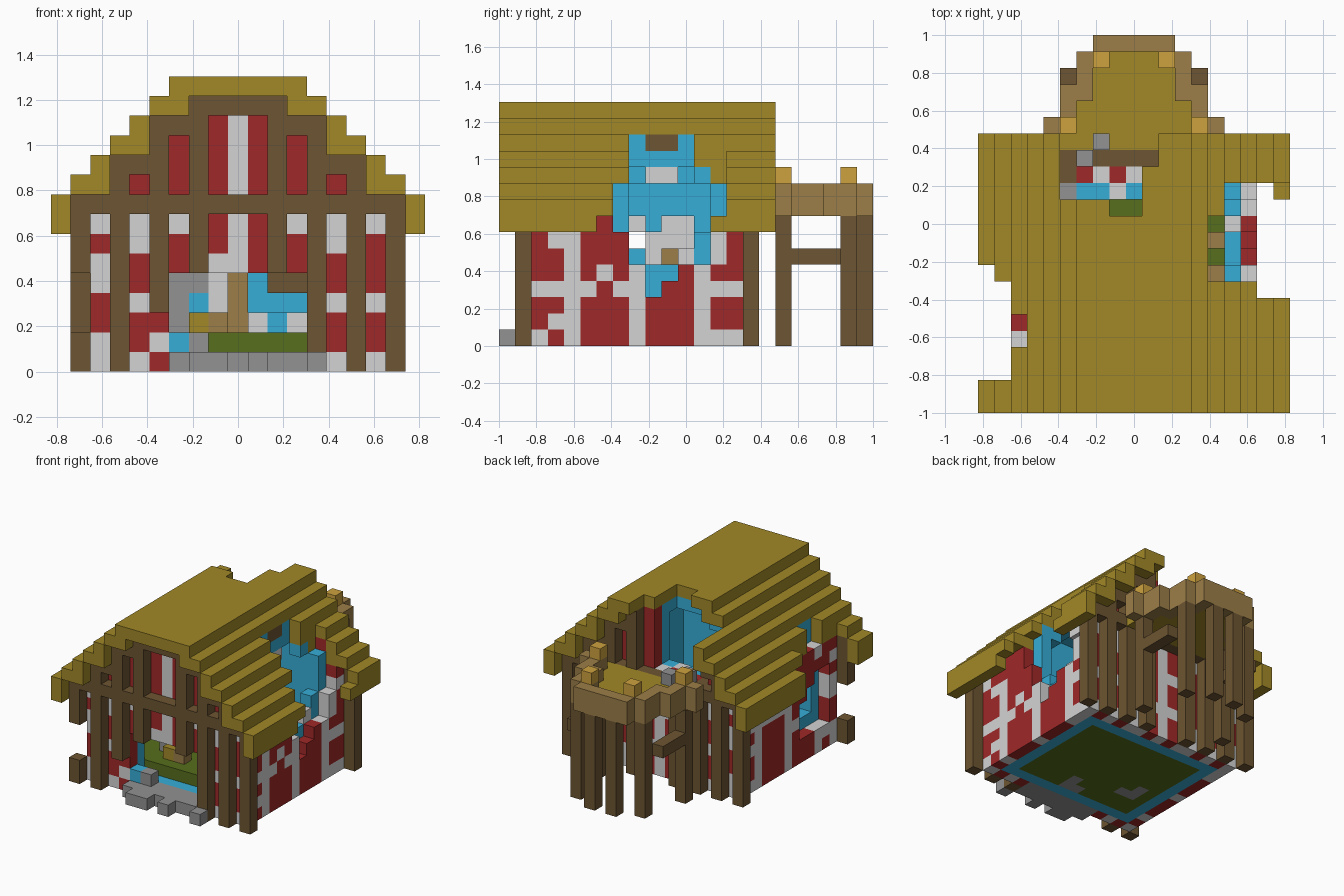
import bpy, bmesh

if "Cube" in bpy.data.objects:
    bpy.data.objects.remove(bpy.data.objects["Cube"])

U = 2 / 23  # block size


def linear(v):
    v /= 255
    return v / 12.92 if v < 0.04 * 255 / 255 else ((v + 0.055) / 1.055) ** 2.4


def material(name, *rgb):
    m = bpy.data.materials.new(name)
    m.use_nodes = True
    col = [linear(v) for v in rgb] + [1]
    m.diffuse_color = col
    m.node_tree.nodes["Principled BSDF"].inputs["Base Color"].default_value = col
    return m


PALETTE = {
    "olive": material("thatch_olive", 162, 137, 40),
    "brown": material("dark_timber", 109, 85, 50),
    "red": material("red_plaster", 160, 40, 40),
    "white": material("pale_plaster", 212, 212, 212),
    "gray": material("gray_stone", 146, 146, 146),
    "blue": material("blue_lining", 55, 174, 215),
    "green": material("green_floor", 87, 110, 28),
    "tan": material("tan_wood", 156, 126, 72),
    "gold": material("gold_wood", 206, 162, 62),
}


def build(name, cells):
    """Make one object from blocks {(i, j, k): colour}, keeping the outer faces only."""
    bm = bmesh.new()
    names = sorted(set(cells.values()))
    verts = {}

    def vert(p):
        if p not in verts:
            verts[p] = bm.verts.new(((p[0] - 0.5) * U, p[1] * U - 1, p[2] * U))
        return verts[p]

    for cell, colour in cells.items():
        for a in range(3):
            b, c = (a + 1) % 3, (a + 2) % 3
            for side in (0, 1):
                near = list(cell)
                near[a] += 2 * side - 1
                if tuple(near) in cells:
                    continue
                ring = []
                for db, dc in ((0, 0), (1, 0), (1, 1), (0, 1)):
                    p = list(cell)
                    p[a] += side
                    p[b] += db
                    p[c] += dc
                    ring.append(vert(tuple(p)))
                f = bm.faces.new(ring if side else ring[::-1])
                f.material_index = names.index(colour)
    me = bpy.data.meshes.new(name)
    bm.to_mesh(me)
    bm.free()
    for n in names:
        me.materials.append(PALETTE[n])
    ob = bpy.data.objects.new(name, me)
    bpy.context.collection.objects.link(ob)


def box(xs, ys, zs, colour):
    return {(i, j, k): colour for i in xs for j in ys for k in zs}


def top(i):
    """Highest block of the gable under the stepped roof."""
    i = abs(i)
    return 13 if i <= 2 else 12 if i <= 4 else 10 if i <= 6 else 8


# Stepped roof, with broken holes on both slopes and at the back
def roof_hole(i, j, k):
    if (i, j, k) == (9, 13, 7):
        return False
    right = (i >= 5 and 8 <= j <= 11) or (i >= 6 and 12 <= j <= 13) or (i >= 8 and j == 7)
    left = (i <= -8 and 2 <= j <= 7) or (i == -9 and j == 8) or (i == -7 and j in (4, 5))
    back = -4 <= i <= (1 if j >= 15 else 0) and j >= 13
    edge = (i, j, k) in ((9, 6, 7), (7, 7, 9))
    return right or left or back or edge or (i in (-1, 0) and j == 12)


steps = {14: (0, 1, 2, 3), 13: (3, 4), 12: (5,), 11: (5, 6), 10: (7,), 9: (7, 8), 8: (9,), 7: (9,)}
build("stepped_roof", {(s * i, j, k): "olive" for k, row in steps.items() for i in row
                       for s in (-1, 1) for j in range(17) if not roof_hole(s * i, j, k)})


# Timber frames with beams and gable trim
def frame(j, keep):
    return {(i, j, k): "brown" for i in range(-8, 9) for k in range(top(i) + 1)
            if (k in (8, top(i)) or (i % 2 == 0 and i)) and keep(i, k)}


def front_keep(i, k):
    if i == -8 and 2 <= k <= 4 or i == -4 and k < 3:
        return False
    return abs(i) > 3 or k > 4


def back_keep(i, k):
    return not (-4 <= i <= 1 and k > 8)


build("front_frame", frame(1, front_keep))
build("back_frame", frame(15, back_keep))

# Plaster colours: columns from the ground up for the ends, rows from the top for the sides
columns = {-7: "WWRRWWRW", 7: "WRRWRRRW", 5: "WRRWRRWW", 4: "RWRRRRRR", 3: "WWRRRRRW",
           2: "WWRRRRRR", -1: "RRWRRWRR", 1: "RRWRRRRR", 0: "WWWWWWWW"}
rows = ["RWWRRRWWWWRWR", "RRWRRRWRRRWWR", "RRWRWRWRRRWRR", "WWWWRWWRRRWWW",
        "RRWRRRWRRRWRR", "RWWRRRWRRRWRW", "WRWRRRWRRRWWR"][::-1]


def end_colour(i, k):
    if k > 7:
        return "white" if i == 0 else "red"
    letters = columns.get(i, columns.get(abs(i), "RRRRRRRR"))
    return "white" if letters[k] == "W" else "red"


def side_colour(j, k):
    return "white" if k < 7 and rows[k][j - 2] == "W" else "red"


build("front_wall", {(i, 2, k): end_colour(i, k) for i in range(-7, 8) for k in range(top(i) + 1)
                     if abs(i) > 3 or k > 4})

# Broken back wall, its top edge alternating in colour
back_wall = {(i, 14, k): end_colour(i, k) for i in range(-7, 8) for k in range(top(i) + 1)
             if not (-4 <= i <= 0 and k > 8)}
back_wall.update({(-4, 14, 8): "brown", (-2, 14, 8): "white"})
build("back_wall", back_wall)

broken_wall = {7: 7, 8: 5, 9: 3, 10: 4, 11: 5, 12: 5, 13: 7}
build("right_wall", {(7, j, k): side_colour(j, k) for j in range(3, 14)
                     for k in range(broken_wall.get(j, 9))})


def left_wall_hole(j, k):
    return (j <= 6 and 2 <= k <= 6 and j + k < 11) or (j, k) == (8, 6)


left_wall = {(-7, j, k): side_colour(j, k) for j in range(3, 14) for k in range(9)
             if not left_wall_hole(j, k)}
left_wall.update({(-7, j, k): "white" for j in (8, 9, 10, 11) for k in (5, 6, 7)
                  if not left_wall_hole(j, k)})
left_wall[-7, 4, 8] = "white"
build("left_wall", left_wall)

# Blue inner lining, following the walls and the roof
broken_lining = {8: 6, 9: 5, 10: 5, 11: 6, 12: 7, 13: 10}


def lined(i, j, k):
    shell = j in (3, 13) or abs(i) == 6 or k == top(i) or k > top(abs(i) + 1)
    front_gap = j == 3 and abs(i) <= 3 and 1 <= k <= 4
    back_gap = -4 <= i <= 0 and j >= 12 and k > 8
    right_gap = (i == 6 and k >= broken_lining.get(j, 99)) or (i == 5 and 8 <= j <= 11 and k > 1)
    left_gap = i == -6 and ((j in (4, 5) and 3 <= k <= 5) or (8 <= j <= 11 and 5 <= k <= 7
                                                            and (j, k) != (9, 7)))
    return shell and not (front_gap or back_gap or right_gap or left_gap)


lining = {(i, j, k): "blue" for i in range(-6, 7) for j in range(3, 14)
          for k in range(top(i) + 1) if lined(i, j, k)}
lining.update({(4, 9, 12): "brown", (4, 10, 12): "brown", (4, 12, 11): "brown",
               (4, 9, 10): "white", (4, 10, 10): "white", (6, 11, 5): "white",
               (5, 13, 10): "olive", (-4, 13, 8): "gray", (-1, 13, 8): "white"})
build("inner_lining", lining)

# Floor with stone patches, and things inside
floor = box(range(-5, 6), range(4, 13), (0, 1), "green")
floor.update({(i, j, 0): "gray" for i, j in ((0, 4), (1, 4), (1, 5), (-4, 6), (-4, 7), (-3, 6))})
build("floor", floor)
build("hearth", {(-3, 6, 2): "gray", (-3, 6, 3): "gray", (-2, 6, 3): "blue",
                 (-3, 6, 4): "gray", (-2, 6, 4): "gray"})
build("inner_post", box((0,), (10,), range(2, 6), "tan"))
build("bench", {(-2, 5, 2): "olive", (-1, 5, 2): "tan"})
build("seats", {(5, 8, 2): "tan", (5, 10, 2): "tan"})
build("wall_cupboard", box((2, 3), (12,), (4,), "brown"))
build("loose_plaster", {(-1, 6, 3): "white", (-1, 6, 4): "white", (1, 6, 2): "white",
                        (2, 6, 2): "blue", (3, 6, 2): "white"})

# Stone doorstep and rubble
step = box(range(-3, 4), (1, 2), (0,), "gray")
step.update({(i, 0, 0): "gray" for i in (-2, -1, 1, 4)})
step.update({(-2, 2, 1): "gray", (-3, 2, 1): "blue"})
build("doorstep", step)
build("back_rubble", {(-3, 15, 9): "gray", (-2, 16, 9): "gray"})

# Back balcony: deck, rim, knobs, posts and side rails
deck_half = {16: 4, 17: 3, 18: 3, 19: 2, 20: 2, 21: 1, 22: -1}
rim_half = {17: 5, 18: 4, 19: 4, 20: 3, 21: 3, 22: 2}
build("balcony_deck", {(i, j, 8): "olive" for j, h in deck_half.items() for i in range(-h, h + 1)})
build("balcony_rim", {(i, j, k): "tan" for j, h in rim_half.items() for i in range(-h, h + 1)
                      if abs(i) > deck_half[j] for k in (8, 9)})
for side, s in (("left", 1), ("right", -1)):
    build(side + "_balcony_knobs", {(s * 4, 17, 10): "gold", (s * 2, 21, 10): "gold"})
    posts = {}
    for i, j in ((4, 17), (3, 21), (1, 22)):
        posts.update(box((s * i,), (j,), range(8), "brown"))
    build(side + "_balcony_posts", posts)
    build(side + "_balcony_rail", box((s * 4,), (18, 19, 20), (5,), "brown"))
